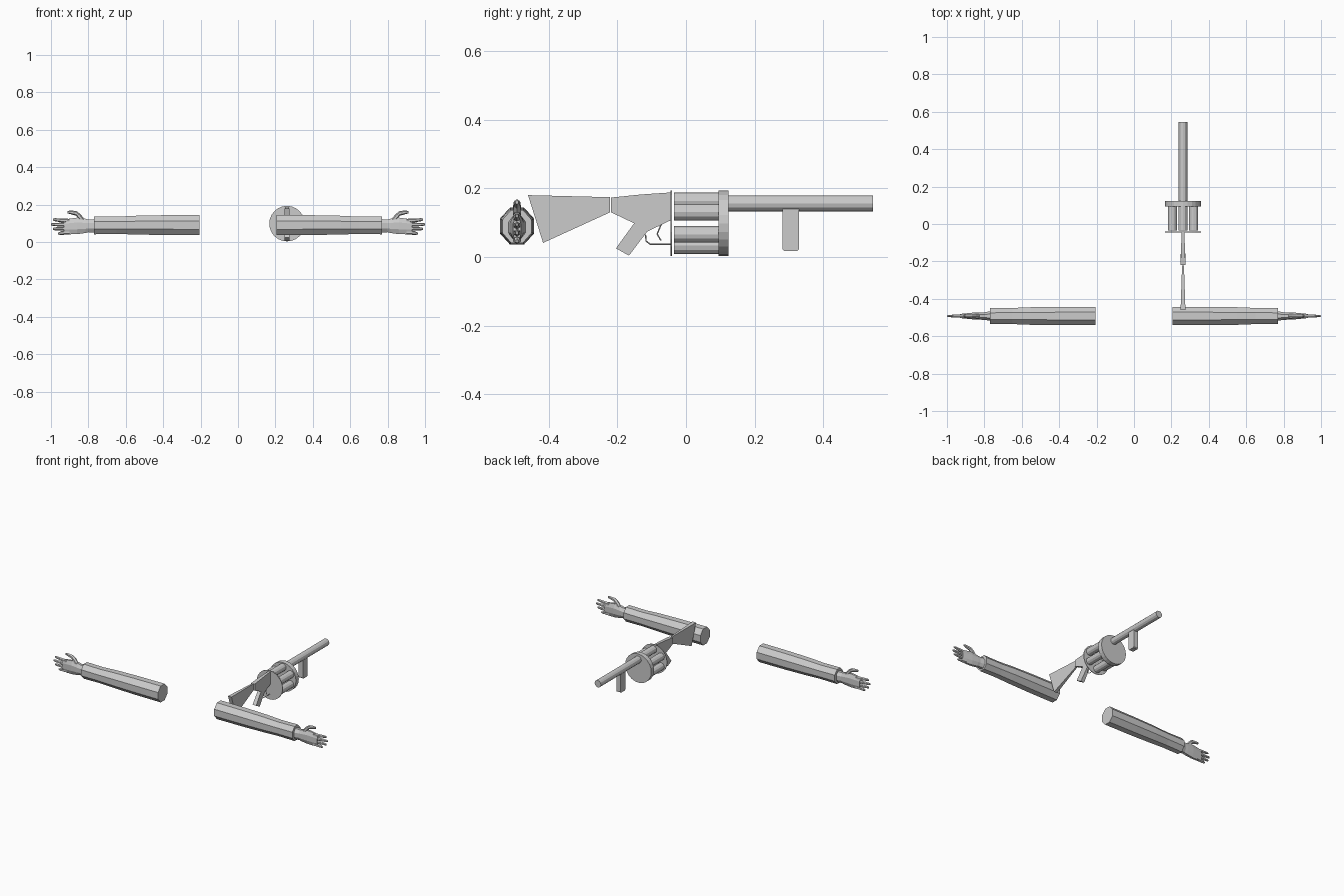
import bpy, bmesh, math
from mathutils import Vector

cube = bpy.data.objects.get("Cube")
if cube:
    bpy.data.objects.remove(cube)

grey = bpy.data.materials.new("plain grey")
grey.use_nodes = True
colour = (0.6, 0.6, 0.6, 1)
grey.diffuse_color = colour
grey.node_tree.nodes["Principled BSDF"].inputs["Base Color"].default_value = colour

GUN_X, DRUM_Z, BARREL_Z = 0.262, 0.098, 0.156
ARM_Y = -0.492


def finish(name, bm):
    bmesh.ops.recalc_face_normals(bm, faces=bm.faces)
    mesh = bpy.data.meshes.new(name)
    bm.to_mesh(mesh)
    bm.free()
    mesh.materials.append(grey)
    obj = bpy.data.objects.new(name, mesh)
    bpy.context.collection.objects.link(obj)
    return obj


def rod(name, x, z, r, y0, y1, sides):
    """Cylinder lying along y."""
    bm = bmesh.new()
    bmesh.ops.create_cone(bm, cap_ends=True, segments=sides, radius1=r, radius2=r, depth=y1 - y0)
    for v in bm.verts:
        v.co = Vector((x + v.co.x, (y0 + y1) / 2 + v.co.z, z + v.co.y))
    return finish(name, bm)


def plate(name, profile, width):
    """Side profile of (y, z) points, with a half width that depends on y."""
    bm = bmesh.new()
    sides = [[bm.verts.new((GUN_X + s * width(y), y, z)) for y, z in profile] for s in (-1, 1)]
    for ring in sides:
        bm.faces.new(ring)
    n = len(profile)
    for i in range(n):
        j = (i + 1) % n
        bm.faces.new((sides[0][i], sides[0][j], sides[1][j], sides[1][i]))
    return finish(name, bm)


def wire(name, points, r):
    """Thin bent bar following (y, z) points."""
    curve = bpy.data.curves.new(name, "CURVE")
    curve.dimensions = "3D"
    curve.bevel_depth = r
    curve.bevel_resolution = 0
    curve.use_fill_caps = True
    spline = curve.splines.new("POLY")
    spline.points.add(len(points) - 1)
    for p, (y, z) in zip(spline.points, points):
        p.co = (GUN_X, y, z, 1)
    curve.materials.append(grey)
    bpy.context.collection.objects.link(bpy.data.objects.new(name, curve))


def limb(name, side, rings, sides=8):
    """Tube along x through rings of (x, centre z, half depth, half height)."""
    bm = bmesh.new()
    loops = []
    k = 1 / math.cos(math.pi / sides)
    for x, z, dy, dz in rings:
        angles = [math.tau * (i + 0.5) / sides for i in range(sides)]
        loops.append([bm.verts.new((side * x, ARM_Y + k * dy * math.cos(a), z + k * dz * math.sin(a)))
                      for a in angles])
    for a, b in zip(loops, loops[1:]):
        for i in range(sides):
            j = (i + 1) % sides
            bm.faces.new((a[i], a[j], b[j], b[i]))
    bm.faces.new(loops[0])
    bm.faces.new(loops[-1])
    return finish(name, bm)


# Sleeved arms, hands, fingers and thumbs
for label, s in (("left", 1), ("right", -1)):
    limb(label + "_sleeve", s, [(0.205, 0.09, 0.049, 0.054), (0.40, 0.09, 0.049, 0.053),
                                (0.55, 0.09, 0.047, 0.05), (0.65, 0.089, 0.043, 0.046),
                                (0.77, 0.089, 0.042, 0.048)])
    limb(label + "_hand", s, [(0.76, 0.086, 0.027, 0.036), (0.80, 0.086, 0.02, 0.034),
                              (0.815, 0.086, 0.02, 0.038), (0.86, 0.086, 0.018, 0.044),
                              (0.90, 0.083, 0.014, 0.042), (0.93, 0.081, 0.011, 0.038)])
    for finger, z, tip, tip_z in (("index", 0.112, 0.99, 0.119), ("middle", 0.091, 1.0, 0.094),
                                  ("ring", 0.071, 0.99, 0.07), ("little", 0.051, 0.962, 0.046)):
        limb(f"{label}_{finger}_finger", s, [(0.90, z, 0.011, 0.01), (0.945, (z + tip_z) / 2, 0.008, 0.009),
                                             (tip - 0.01, tip_z, 0.006, 0.007), (tip, tip_z, 0.003, 0.004)], 6)
    limb(label + "_thumb", s, [(0.825, 0.105, 0.012, 0.02), (0.845, 0.133, 0.012, 0.016),
                               (0.865, 0.153, 0.01, 0.011), (0.90, 0.159, 0.007, 0.008),
                               (0.912, 0.159, 0.004, 0.005)], 6)

# Barrel and foregrip
rod("barrel", GUN_X, BARREL_Z, 0.023, 0.12, 0.545, 12)
plate("foregrip", [(0.281, 0.14), (0.329, 0.14), (0.329, 0.023), (0.324, 0.018),
                   (0.286, 0.018), (0.281, 0.023)], lambda y: 0.016)

# Revolving drum: two discs and six chambers
rod("drum_front_disc", GUN_X, DRUM_Z, 0.095, 0.094, 0.124, 24)
rod("drum_back_plate", GUN_X, DRUM_Z, 0.095, -0.045, -0.041, 24)
for i in range(6):
    a = math.tau * (i / 6 + 0.25)
    rod(f"chamber_{i + 1}", GUN_X + 0.065 * math.cos(a), DRUM_Z + 0.065 * math.sin(a),
        0.024, -0.035, 0.1, 12)

# Receiver with pistol grip, and the shoulder stock
plate("receiver_and_grip", [(-0.218, 0.173), (-0.13, 0.182), (-0.042, 0.188), (-0.042, 0.108),
                            (-0.113, 0.074), (-0.166, 0.004), (-0.204, 0.025), (-0.151, 0.098),
                            (-0.218, 0.13)], lambda y: 0.006 + 0.007 * min(1, -(y + 0.03) / 0.15))
plate("stock", [(-0.46, 0.18), (-0.221, 0.174), (-0.221, 0.13), (-0.416, 0.041)],
      lambda y: 0.005 - 0.008 * (y + 0.22) / 0.24)

# Trigger and its guard
wire("trigger", [(-0.07, 0.1), (-0.084, 0.067), (-0.073, 0.048)], 0.002)
wire("trigger_guard", [(-0.118, 0.066), (-0.116, 0.046), (-0.104, 0.037), (-0.042, 0.037)], 0.002)
